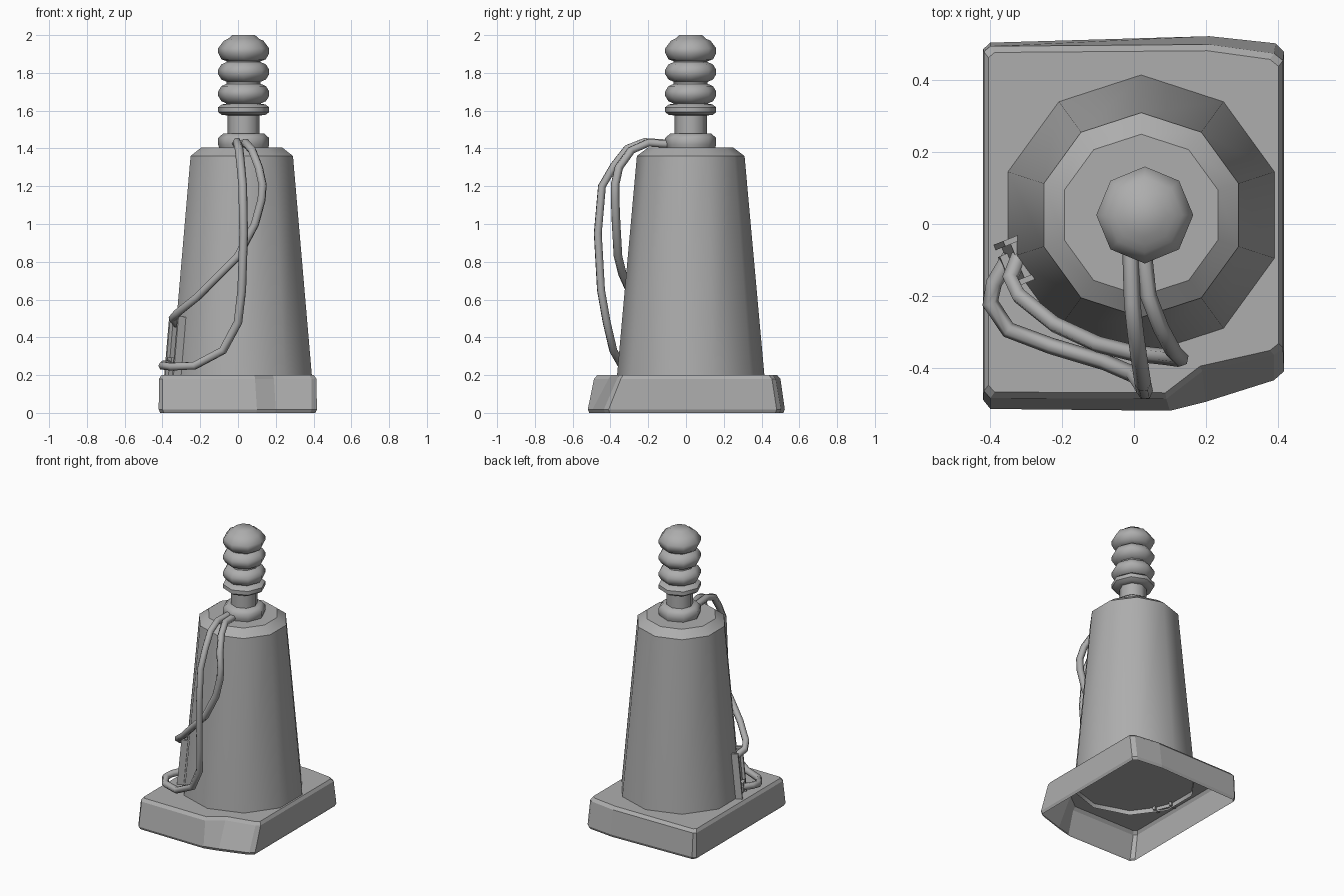
import bpy, math
from mathutils import Vector, Matrix

if "Cube" in bpy.data.objects:
    bpy.data.objects.remove(bpy.data.objects["Cube"])

grey = bpy.data.materials.new("dark_grey")
grey.diffuse_color = (.42, .42, .42, 1)
grey.use_nodes = True
grey.node_tree.nodes["Principled BSDF"].inputs["Base Color"].default_value = grey.diffuse_color


def make(name, verts, faces, smooth=None):
    me = bpy.data.meshes.new(name)
    me.from_pydata(verts, [], faces)
    me.update()
    me.materials.append(grey)
    ob = bpy.data.objects.new(name, me)
    bpy.context.collection.objects.link(ob)
    if smooth:
        bpy.context.view_layer.objects.active = ob
        ob.select_set(True)
        bpy.ops.object.shade_smooth_by_angle(angle=math.radians(smooth))
        ob.select_set(False)
    return ob


def loft(name, rings, smooth=None, cap_start=False, cap_end=True):
    n = len(rings[0])
    verts = [p for r in rings for p in r]
    faces = [(k * n + i, k * n + (i + 1) % n, (k + 1) * n + (i + 1) % n, (k + 1) * n + i)
             for k in range(len(rings) - 1) for i in range(n)]
    if cap_start:
        faces.append(tuple(reversed(range(n))))
    if cap_end:
        faces.append(tuple(range(len(verts) - n, len(verts))))
    return make(name, verts, faces, smooth)


def lathe(name, cx, cy, profile, sides, smooth, **caps):
    ang = [math.pi / 2 + 2 * math.pi * i / sides for i in range(sides)]
    rings = [[(cx + r * math.cos(a), cy + r * math.sin(a), z) for a in ang] for r, z in profile]
    return loft(name, rings, smooth, **caps)


# Base: hollow slab with sloping, uneven sides and a worn front corner
bottom = [(-.42, -.49), (-.40, -.515), (.10, -.52), (.20, -.495), (.39, -.435), (.418, -.41),
          (.418, .48), (.395, .503), (.21, .523), (-.40, .505), (-.42, .487)]
top = [(-.418, -.465), (-.40, -.485), (.09, -.487), (.19, -.41), (.39, -.365), (.415, -.345),
       (.415, .455), (.39, .475), (.21, .5), (-.40, .495), (-.418, .48)]
rings = [[(x * .98, y * .985, 0) for x, y in bottom],
         [(x, y, .018) for x, y in bottom],
         [(x, y, .18) for x, y in top],
         [(x * .97, y * .965, .2) for x, y in top]]
loft("base", rings)

# Ten-sided tapered body, open underneath
lathe("body", .02, .025, [(.392, .17), (.39, .2), (.285, 1.36), (.225, 1.405)], 10, 38)

# Collar, stem and stack of ribbed discs
lathe("collar", .03, .025, [(.125, 1.39), (.135, 1.42), (.135, 1.455), (.11, 1.478)], 8, 50)
lathe("stem", .03, .025, [(.085, 1.46), (.085, 1.60)], 8, 50)
discs = [(.085, 1.575), (.115, 1.577), (.135, 1.592), (.135, 1.618), (.115, 1.633), (.09, 1.637)]
for c in (1.69, 1.805):
    discs += [(r, c + d) for r, d in
              [(.09, -.052), (.118, -.04), (.135, -.012), (.135, .012), (.118, .04), (.09, .052)]]
discs += [(.09, 1.862), (.118, 1.872), (.135, 1.905), (.135, 1.93), (.105, 1.97), (.083, 1.98), (.06, 2.0)]
lathe("ribbed_top", .03, .025, discs, 8, 50, cap_start=True)


# Two hanging cables
def cable(name, pts, radius=.023, sides=6):
    pts = [Vector(p) for p in pts]
    rings, side = [], Vector((1, 0, 0))
    for i, p in enumerate(pts):
        t = (pts[min(i + 1, len(pts) - 1)] - pts[max(i - 1, 0)]).normalized()
        side = (side - t * side.dot(t)).normalized()
        up = t.cross(side)
        rings.append([p + radius * (side * math.cos(a) + up * math.sin(a))
                      for a in [2 * math.pi * k / sides for k in range(sides)]])
    loft(name, rings, 65, cap_start=True)


cable("long_cable", [(-.01, -.06, 1.425), (-.005, -.22, 1.435), (.005, -.31, 1.40), (.015, -.38, 1.31),
                     (.025, -.445, 1.2), (.03, -.467, .95), (.02, -.45, .65), (0, -.42, .48),
                     (-.08, -.385, .33), (-.23, -.34, .25), (-.35, -.295, .245), (-.4, -.22, .25),
                     (-.39, -.165, .255), (-.345, -.09, .26)])
cable("short_cable", [(.025, -.06, 1.42), (.04, -.2, 1.43), (.075, -.29, 1.39), (.11, -.355, 1.3),
                      (.13, -.375, 1.21), (.125, -.375, 1.13), (.09, -.37, 1.0), (0, -.36, .83),
                      (-.1, -.335, .73), (-.22, -.28, .61), (-.32, -.2, .53), (-.345, -.15, .5),
                      (-.32, -.09, .47)])


# Bracket leaning against the body edge
frame = (Matrix.Translation((-.338, -.108, .2)) @ Matrix.Rotation(math.radians(202), 4, 'Z')
         @ Matrix.Rotation(math.radians(-5.2), 4, 'Y'))


def box(name, x, y, z):
    rings = [[frame @ Vector((a, b, c)) for a, b in
              ((x[0], y[0]), (x[1], y[0]), (x[1], y[1]), (x[0], y[1]))] for c in z]
    loft(name, rings, cap_start=True)


box("bracket_plate", (-.012, .012), (-.055, .055), (-.02, .29))
for s in (-1, 1):
    y = sorted((s * .05, s * .066))
    box("bracket_flange", (-.03, .03), y, (-.02, .31))
box("cable_socket", (0, .035), (-.03, .03), (.03, .09))
